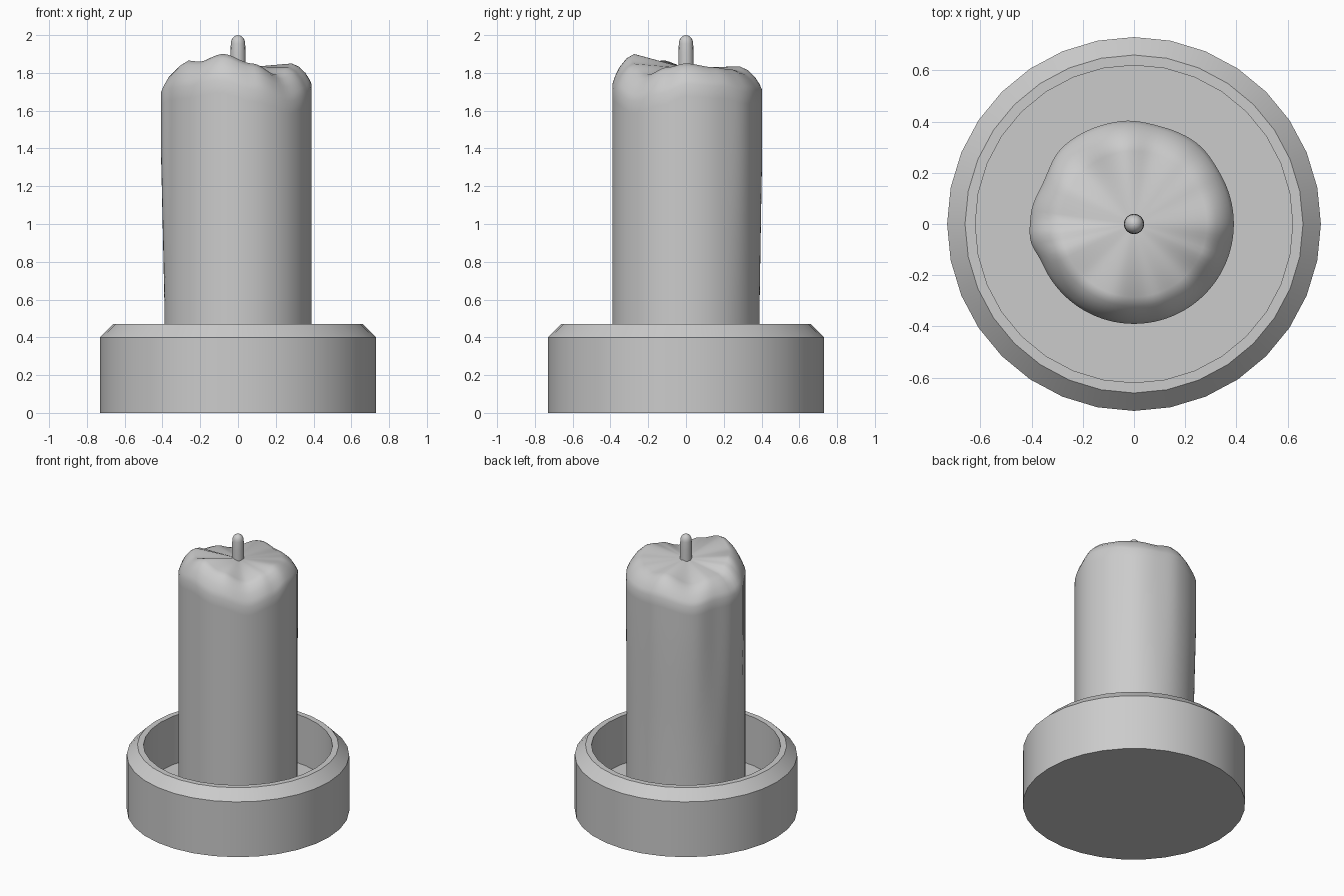
import bpy, bmesh
from math import sin, cos, pi, radians, degrees

if "Cube" in bpy.data.objects:
    bpy.data.objects.remove(bpy.data.objects["Cube"])


def finish(name, bm, angle):
    bmesh.ops.recalc_face_normals(bm, faces=bm.faces[:])
    me = bpy.data.meshes.new(name)
    bm.to_mesh(me)
    bm.free()
    ob = bpy.data.objects.new(name, me)
    bpy.context.collection.objects.link(ob)
    bpy.ops.object.select_all(action='DESELECT')
    ob.select_set(True)
    bpy.context.view_layer.objects.active = ob
    bpy.ops.object.shade_smooth_by_angle(angle=radians(angle))
    return ob


def skin(name, rings, bottom, top, angle):
    """Join rings of (x, y, z) points, closed by a centre point at each end."""
    bm = bmesh.new()
    loops = [[bm.verts.new(p) for p in ring] for ring in rings]
    n = len(loops[0])
    for a, b in zip(loops, loops[1:]):
        for i in range(n):
            j = (i + 1) % n
            bm.faces.new((a[i], a[j], b[j], b[i]))
    for loop, z in ((loops[0], bottom), (loops[-1], top)):
        c = bm.verts.new((0, 0, z))
        for i in range(n):
            bm.faces.new((loop[i], loop[(i + 1) % n], c))
    return finish(name, bm, angle)


def circle(r, z, n):
    return [(r * cos(2 * pi * i / n), r * sin(2 * pi * i / n), z) for i in range(n)]


# Dish with bevelled rim and recessed floor
dish = [(0.73, 0), (0.73, 0.40), (0.66, 0.47), (0.62, 0.47), (0.62, 0.12)]
skin("dish", [circle(r, z, 32) for r, z in dish], 0, 0.12, 30)

# Melted top: angle, rim height, shoulder height, wall radius
MELT = [(0, 1.85, 1.76, .39), (30, 1.83, 1.75, .39), (52, 1.82, 1.72, .40),
        (75, 1.81, 1.72, .395), (97, 1.835, 1.73, .405), (133, 1.77, 1.68, .41),
        (155, 1.80, 1.70, .39), (175, 1.80, 1.70, .405), (188, 1.84, 1.72, .41),
        (203, 1.865, 1.74, .39), (225, 1.86, 1.75, .39), (254, 1.90, 1.78, .39),
        (285, 1.85, 1.73, .39), (315, 1.79, 1.67, .39), (340, 1.83, 1.71, .39),
        (360, 1.85, 1.76, .39)]


def melt(a):
    for p, q in zip(MELT, MELT[1:]):
        if p[0] <= a <= q[0]:
            t = (a - p[0]) / (q[0] - p[0])
            t = t * t * (3 - 2 * t)
            return [p[k] + (q[k] - p[k]) * t for k in (1, 2, 3)]


# Candle: straight wall, drips fading downward, rounded shoulder, fanned top
N = 96
WALL = [0, 0.3, 0.5, 0.65, 0.8, 0.9, 0.96]
SHOULDER = [(0, 0), (.12, .25), (.32, .55), (.65, .85), (1, 1)]
rings = [[] for _ in range(len(WALL) + len(SHOULDER))]
for i in range(N):
    a = 2 * pi * i / N
    rim, sh, wall = melt(degrees(a))
    sh -= 0.02
    pts = []
    for t in WALL:
        fade = min(1, max(0, (t - 0.3) / 0.5))
        pts.append((0.39 + (wall - 0.39) * fade, 0.12 + (sh - 0.12) * t))
    for u, v in SHOULDER:
        pts.append((wall + (0.285 - wall) * u, sh + (rim - sh) * v))
    for ring, (r, z) in zip(rings, pts):
        ring.append((r * cos(a), r * sin(a), z))
skin("candle", rings, 0.12, 1.825, 50)

# Wick with rounded tip
wick = [(0.04, 1.75), (0.04, 1.90)] + [
    (0.038 * cos(k * pi / 10), 1.955 + 0.045 * sin(k * pi / 10)) for k in range(5)]
skin("wick", [circle(r, z, 16) for r, z in wick], 1.75, 2.0, 40)
